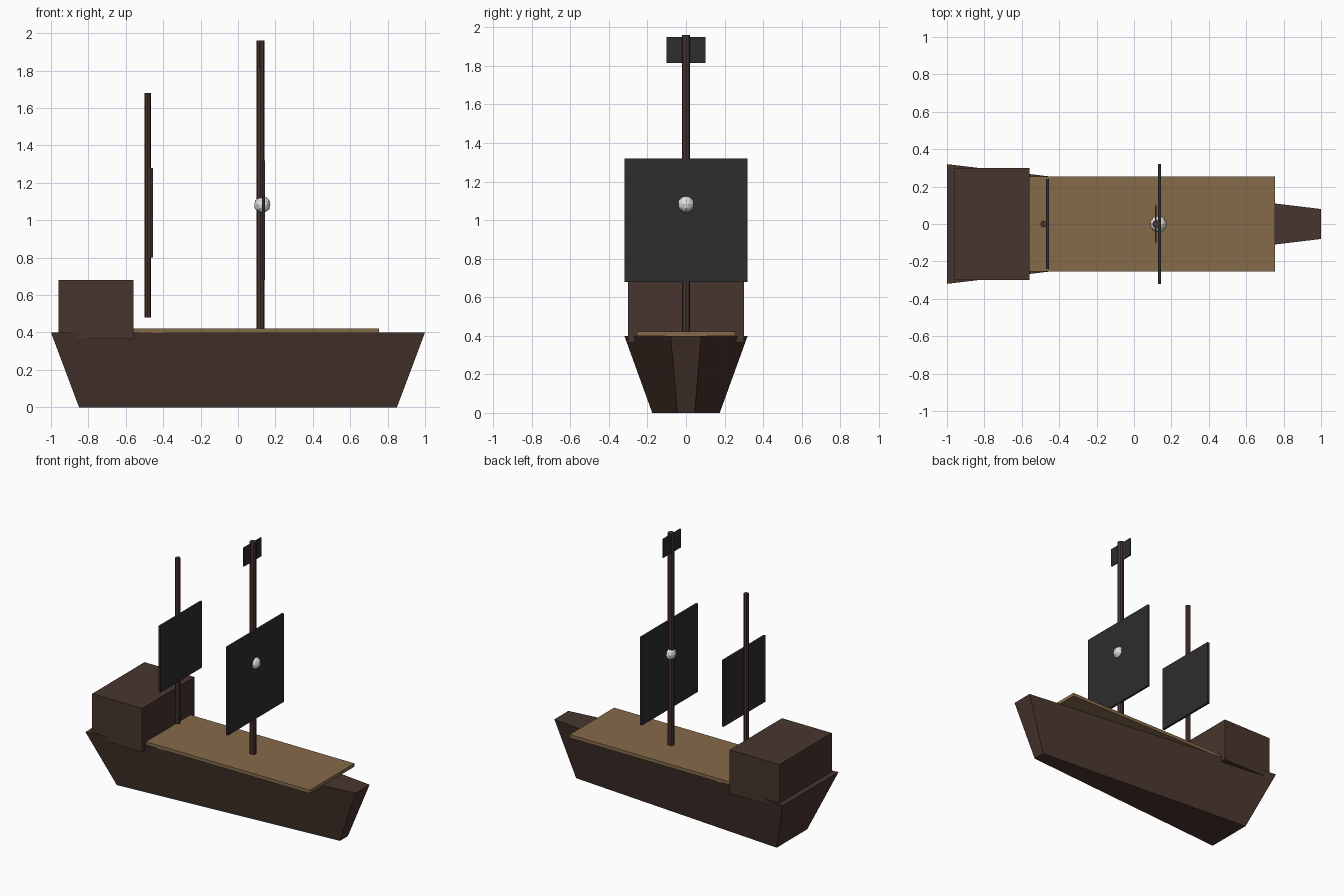
import bpy
import bmesh

cube = bpy.data.objects.get("Cube")
if cube:
    bpy.data.objects.remove(cube, do_unlink=True)


def material(name, hex_code):
    """Flat material from an sRGB hex code, stored as linear values."""
    srgb = [int(hex_code[i:i + 2], 16) / 255 for i in (0, 2, 4)]
    linear = [c / 12.92 if c < 0.04 else ((c + 0.055) / 1.055) ** 2.4 for c in srgb]
    mat = bpy.data.materials.new(name)
    mat.use_nodes = True
    mat.diffuse_color = (*linear, 1)
    bsdf = mat.node_tree.nodes["Principled BSDF"]
    bsdf.inputs["Base Color"].default_value = (*linear, 1)
    bsdf.inputs["Roughness"].default_value = 0.9
    return mat


dark_wood = material("dark wood", "48352e")
deck_wood = material("deck wood", "866b4a")
black_cloth = material("black cloth", "2d2d2d")
pale_bone = material("pale bone", "e0e0e0")


def finish(name, bm, mat):
    bmesh.ops.recalc_face_normals(bm, faces=bm.faces)
    mesh = bpy.data.meshes.new(name)
    bm.to_mesh(mesh)
    bm.free()
    mesh.materials.append(mat)
    obj = bpy.data.objects.new(name, mesh)
    bpy.context.collection.objects.link(obj)
    return obj


def box(name, x, y, z, mat):
    """Box from (low, high) spans in x and z, and a half width in y."""
    bm = bmesh.new()
    bmesh.ops.create_cube(bm, size=1)
    for v in bm.verts:
        v.co = (x[v.co.x > 0], y if v.co.y > 0 else -y, z[v.co.z > 0])
    return finish(name, bm, mat)


def mast(name, x, radius, bottom, top):
    bm = bmesh.new()
    bmesh.ops.create_cone(bm, cap_ends=True, segments=8, radius1=radius,
                          radius2=radius, depth=top - bottom)
    bmesh.ops.translate(bm, verts=bm.verts, vec=(x, 0, (top + bottom) / 2))
    return finish(name, bm, dark_wood)


# Hull: box tapering to the keel and towards the bow
bm = bmesh.new()
bmesh.ops.create_cube(bm, size=2)
for v in bm.verts:
    bow, upper = v.co.x > 0, v.co.z > 0
    length = 1.0 if upper else 0.85
    if bow:
        width = 0.08 if upper else 0.045
    else:
        width = 0.32 if upper else 0.175
    v.co = (v.co.x * length, v.co.y * width, 0.4 if upper else 0)
finish("hull", bm, dark_wood)

# Deck and stern cabin
box("deck", (-0.755, 0.755), 0.255, (0.398, 0.422), deck_wood)
box("stern_cabin", (-0.96, -0.56), 0.3, (0.365, 0.68), dark_wood)

# Masts, sails and flag
mast("main_mast", 0.12, 0.022, 0.4, 1.96)
mast("rear_mast", -0.483, 0.018, 0.48, 1.68)
box("main_sail", (0.128, 0.144), 0.32, (0.68, 1.32), black_cloth)
box("rear_sail", (-0.471, -0.455), 0.24, (0.8, 1.28), black_cloth)
box("flag", (0.112, 0.12), 0.1, (1.815, 1.95), black_cloth)

# Sail emblem: faceted ball set into the main sail
bm = bmesh.new()
bmesh.ops.create_icosphere(bm, subdivisions=2, radius=0.045)
bmesh.ops.translate(bm, verts=bm.verts, vec=(0.13, 0, 1.083))
finish("sail_emblem", bm, pale_bone)
